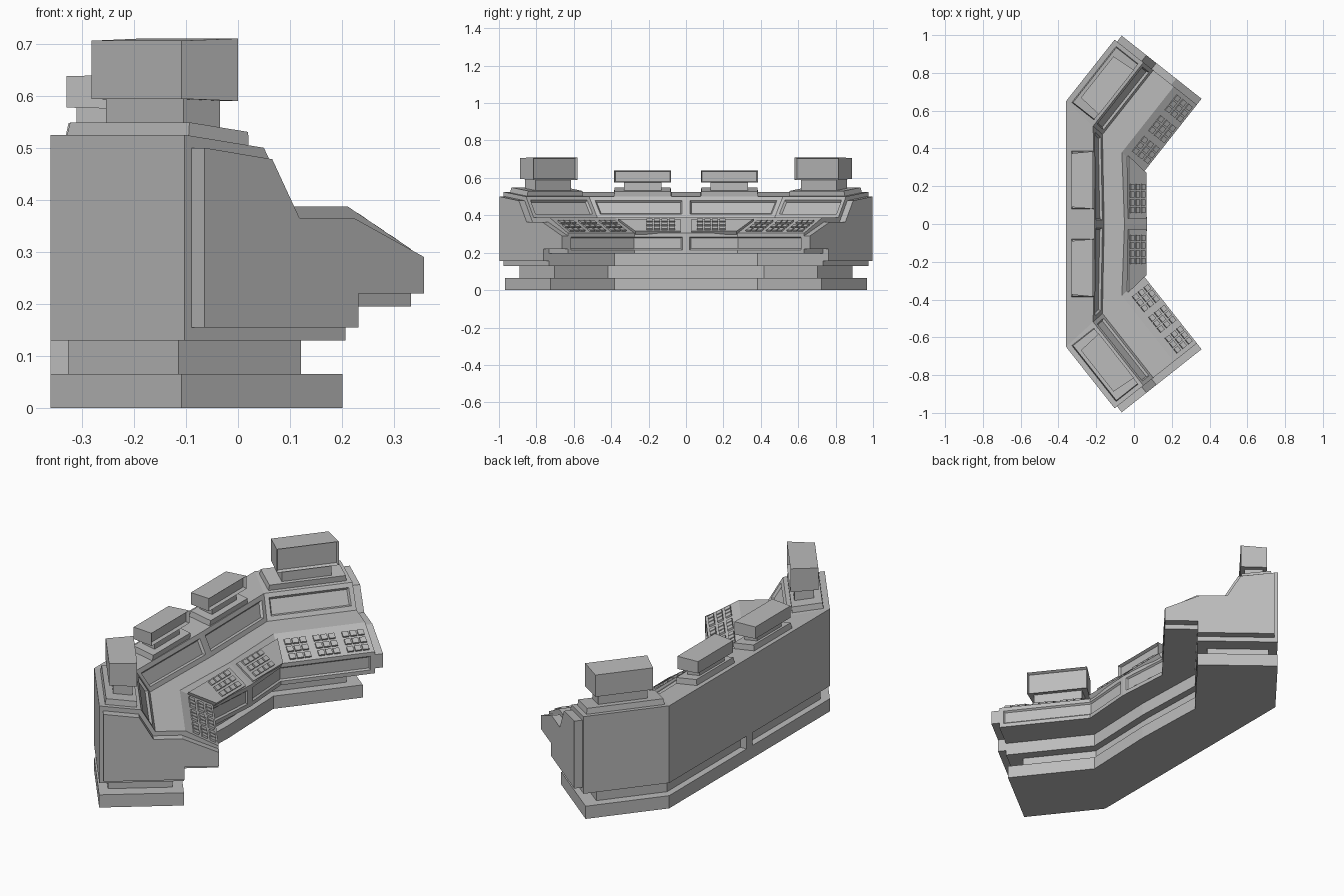
import bpy, bmesh
from mathutils import Vector, Matrix

if "Cube" in bpy.data.objects:
    bpy.data.objects.remove(bpy.data.objects["Cube"])

GREY = (0.5, 0.5, 0.5, 1)
mat = bpy.data.materials.new("console grey")
mat.use_nodes = True
mat.diffuse_color = GREY
mat.node_tree.nodes["Principled BSDF"].inputs["Base Color"].default_value = GREY

UP = Vector((0, 0, 1))
# Each desk run: back corner, direction along it, direction to its front, depth
CENTRE = (Vector((-0.36, 0, 0)), Vector((0, 1, 0)), Vector((1, 0, 0)), 0.42)
WING = (Vector((-0.36, 0.65, 0)), Vector((0.62, 0.785, 0)), Vector((0.785, -0.62, 0)), 0.555)
WING_END = 0.415


def finish(name, bm):
    """Turn a half model into an object mirrored left to right."""
    mesh = bpy.data.meshes.new(name)
    bm.to_mesh(mesh)
    bm.free()
    mesh.materials.append(mat)
    obj = bpy.data.objects.new(name, mesh)
    bpy.context.collection.objects.link(obj)
    mirror = obj.modifiers.new("mirror", 'MIRROR')
    mirror.use_axis = (False, True, False)
    mirror.merge_threshold = 0.0005
    return obj


def loft(profile, sections, cap_start=False):
    """Sweep a (depth, height) profile over (back point, depth vector) sections."""
    bm = bmesh.new()
    rings = [[bm.verts.new(p + v * d + UP * z) for d, z in profile] for p, v in sections]
    n = len(profile)
    faces = [[bm.faces.new((a[i], a[(i + 1) % n], b[(i + 1) % n], b[i])) for i in range(n)]
             for a, b in zip(rings, rings[1:])]
    bm.faces.new(rings[-1])
    if cap_start:
        bm.faces.new(rings[0])
    bmesh.ops.recalc_face_normals(bm, faces=bm.faces[:])
    return bm, faces


def desk_sections(end):
    p, u, n, depth = WING
    return [(CENTRE[0], Vector((0.43, 0, 0))),
            (p, n * depth - u * 0.04),
            (p + u * end, n * depth)]


def on_face(run, low, high):
    """Frame on a desk face: x along the run, y up the slope, z outward."""
    p, u, n, depth = run
    a = p + n * depth * low[0] + UP * low[1]
    b = p + n * depth * high[0] + UP * high[1]
    up = (b - a).normalized()
    out = u.cross(up).normalized()
    m = Matrix((u.normalized(), up, out)).transposed().to_4x4()
    m.translation = a
    return m, (b - a).length


def prism(bm, m, pts, z0, z1, back_scale=1.0):
    """Extrude a polygon from z0 to z1 in frame m; returns the outer face."""
    mid = sum((Vector(p) for p in pts), Vector((0, 0))) / len(pts)
    rings = []
    for z, s in ((z0, back_scale), (z1, 1)):
        ring = [mid + (Vector(p) - mid) * s for p in pts]
        rings.append([bm.verts.new(m @ Vector((q.x, q.y, z))) for q in ring])
    a, b = rings
    bm.faces.new(a[::-1])
    for i in range(len(pts)):
        j = (i + 1) % len(pts)
        bm.faces.new((a[i], a[j], b[j], b[i]))
    return bm.faces.new(b)


def rect(x0, x1, y0, y1):
    return [(x0, y0), (x1, y0), (x1, y1), (x0, y1)]


def recess(bm, faces, border, depth):
    bmesh.ops.inset_region(bm, faces=faces, thickness=border, use_even_offset=True, use_boundary=True)
    bmesh.ops.inset_region(bm, faces=faces, thickness=0.007, depth=-depth,
                           use_even_offset=True, use_boundary=True)


# Plinth and recessed neck
bm, _ = loft([(0, 0), (0, 0.065), (0.71, 0.065), (0.71, 0)], desk_sections(0.405))
finish("base", bm)
bm, _ = loft([(0.08, 0.06), (0.08, 0.135), (0.62, 0.135), (0.62, 0.06)], desk_sections(0.34))
finish("neck", bm)
bm = bmesh.new()
m, _ = on_face(CENTRE, (0, 0.06), (0, 0.135))
prism(bm, m, rect(0, 0.025, 0, 0.075), 0, 0.04)
finish("rear_support", bm)

# Main desk body, with screens sunk into the slope and a panel into the front lip
TOP, BROW, SILL, EDGE, LIP = (0, 0.525), (0.35, 0.50), (0.47, 0.387), (0.72, 0.387), (1, 0.305)
body = [(0, 0.13), TOP, BROW, SILL, EDGE, LIP, (1, 0.195), (0.71, 0.195), (0.71, 0.13)]
bm, faces = loft(body, desk_sections(WING_END))
for run in faces:
    recess(bm, [run[2]], 0.022, 0.012)
recess(bm, [run[5] for run in faces], 0.02, 0.008)
finish("desk_body", bm)

# End panels
p, u, n, depth = WING
outline = [(0.03, 0.155), (0.03, 0.50), (0.33, 0.478), (0.45, 0.365), (0.69, 0.365),
           (1, 0.29), (1, 0.22), (0.71, 0.22), (0.71, 0.155)]
bm, _ = loft(outline, [(p + u * (WING_END - 0.01), n * depth), (p + u * 0.455, n * depth)], True)
finish("end_panel", bm)

# Raised tray on the centre slope
m, length = on_face(CENTRE, LIP, EDGE)
tray = 0.012
bm = bmesh.new()
prism(bm, m, [(0.03, 0), (0.27, 0), (0.36, length * 0.8), (0.03, length * 0.8)], -0.01, tray)
finish("key_tray", bm)


def keys(name, run, centres, columns, pitch, lift):
    m, length = on_face(run, LIP, EDGE)
    bm = bmesh.new()
    row = length * 0.25
    for c in centres:
        for i in range(columns):
            for j in range(3):
                x = c + (i - (columns - 1) / 2) * pitch
                y = length * 0.42 + (j - 1) * row
                w, h = pitch * 0.4, row * 0.33
                prism(bm, m, rect(x - w, x + w, y - h, y + h), lift + 0.009, lift - 0.003, 1)
    bmesh.ops.recalc_face_normals(bm, faces=bm.faces[:])
    finish(name, bm)


keys("centre_keys", CENTRE, [0.135], 4, 0.04, tray)
keys("wing_keys", WING, [0.06, 0.20, 0.34], 3, 0.037, 0)


def monitor(name, run, mid, width, back, front, z0, z1, foot, stem):
    """Boxy display with a sunk screen, on a stem and a sloping foot."""
    depth = run[3]
    # foot follows the sloping desk top
    m, length = on_face(run, BROW, TOP)
    bm = bmesh.new()
    f = foot[0] / 2
    prism(bm, m, rect(mid - f, mid + f, length - foot[2], length - foot[1]), -0.01, 0.028, 1.03)
    finish(name + "_foot", bm)
    # stem
    m, _ = on_face(run, (front / depth, z0), (front / depth, z1))
    s = stem / 2
    bm = bmesh.new()
    prism(bm, m, rect(mid - s, mid + s, -0.06, 0.02), back - front + 0.02, -0.02)
    finish(name + "_stem", bm)
    # casing
    bm = bmesh.new()
    w = width / 2
    screen = prism(bm, m, rect(mid - w, mid + w, 0, z1 - z0), back - front, 0, 0.93)
    recess(bm, [screen], 0.01, 0.015)
    finish(name, bm)


monitor("centre_monitor", CENTRE, 0.232, 0.305, 0.03, 0.14, 0.575, 0.64, (0.30, 0.03, 0.145), 0.2)
monitor("wing_monitor", WING, 0.203, 0.30, 0.05, 0.18, 0.59, 0.71, (0.37, 0.03, 0.175), 0.24)
